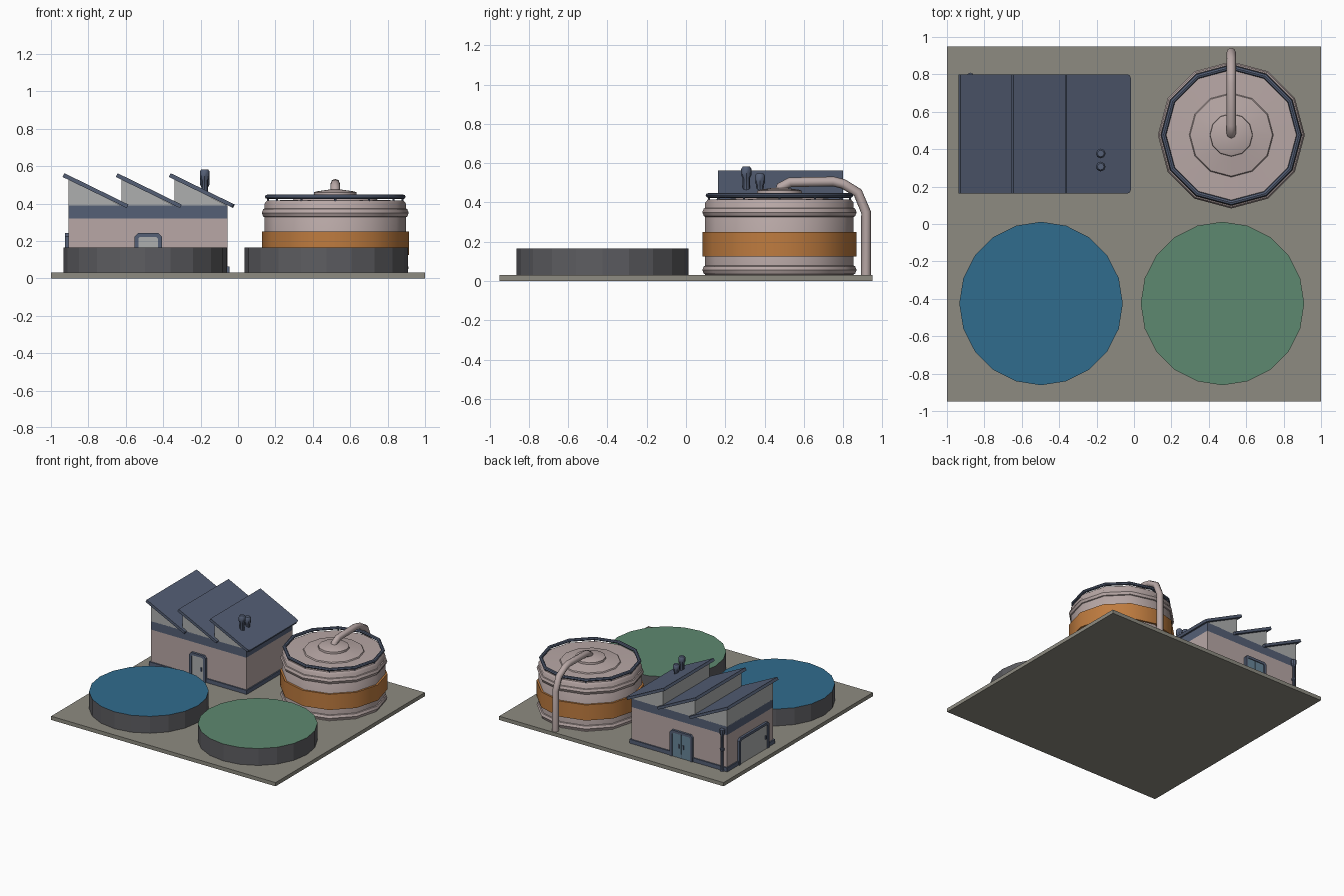
import bpy, bmesh, math
from mathutils import Matrix, Vector

if "Cube" in bpy.data.objects:
    bpy.data.objects.remove(bpy.data.objects["Cube"])


def mat(name, r, g, b):
    m = bpy.data.materials.new(name)
    m.diffuse_color = (r, g, b, 1)
    m.use_nodes = True
    m.node_tree.nodes["Principled BSDF"].inputs["Base Color"].default_value = m.diffuse_color
    return m


GROUND = mat("ground", 0.27, 0.26, 0.22)
PINK = mat("pale_wall", 0.48, 0.39, 0.38)
SLATE = mat("slate", 0.09, 0.115, 0.18)
ORANGE = mat("orange", 0.52, 0.20, 0.05)
DARK = mat("dark_concrete", 0.11, 0.11, 0.12)
WATER = mat("blue_water", 0.03, 0.15, 0.27)
ALGAE = mat("green_water", 0.11, 0.25, 0.16)
GREY = mat("light_grey", 0.42, 0.43, 0.43)
GLASS = mat("door_glass", 0.14, 0.24, 0.32)


def finish(name, bm, *mats, smooth=False):
    bmesh.ops.recalc_face_normals(bm, faces=bm.faces)
    me = bpy.data.meshes.new(name)
    bm.to_mesh(me)
    bm.free()
    ob = bpy.data.objects.new(name, me)
    bpy.context.collection.objects.link(ob)
    for m in mats:
        me.materials.append(m)
    if smooth:
        bpy.ops.object.select_all(action='DESELECT')
        ob.select_set(True)
        bpy.context.view_layer.objects.active = ob
        bpy.ops.object.shade_smooth_by_angle(angle=math.radians(40))
    return ob


def box(name, lo, hi, m):
    bm = bmesh.new()
    lo, hi = Vector(lo), Vector(hi)
    bmesh.ops.create_cube(bm, size=1, matrix=Matrix.Translation((lo + hi) / 2)
                          @ Matrix.Diagonal((*(hi - lo), 1)))
    return finish(name, bm, m)


def lathe(name, profile, x, y, sides, m, closed=False):
    """Spin (radius, z) points about a vertical axis; ends are capped unless closed."""
    bm = bmesh.new()
    rings = [[bm.verts.new((x + r * math.cos(2 * math.pi * i / sides),
                            y + r * math.sin(2 * math.pi * i / sides), z))
              for i in range(sides)] for r, z in profile]
    pairs = list(zip(rings, rings[1:]))
    if closed:
        pairs.append((rings[-1], rings[0]))
    else:
        bm.faces.new(rings[0])
        bm.faces.new(rings[-1])
    for a, b in pairs:
        for i in range(sides):
            j = (i + 1) % sides
            bm.faces.new((a[i], a[j], b[j], b[i]))
    return finish(name, bm, m, smooth=True)


def hoop(name, r, z, tube, tube_z, m, n=8):
    pts = [(r + tube * math.cos(2 * math.pi * i / n), z + tube_z * math.sin(2 * math.pi * i / n))
           for i in range(n)]
    return lathe(name, pts, TX, TY, 12, m, closed=True)


def prism(name, pts, depth, loc, m, rot=0.0):
    """Extrude an x-z outline towards local -y, then turn about z and place it."""
    bm = bmesh.new()
    f = bm.faces.new([bm.verts.new((px, 0, pz)) for px, pz in pts])
    ext = bmesh.ops.extrude_face_region(bm, geom=[f])
    bmesh.ops.translate(bm, vec=(0, -depth, 0),
                        verts=[v for v in ext["geom"] if isinstance(v, bmesh.types.BMVert)])
    bm.transform(Matrix.Translation(loc) @ Matrix.Rotation(rot, 4, 'Z'))
    return finish(name, bm, m)


# ground slab
box("ground_slab", (-1, -0.95, 0), (1, 0.95, 0.03), GROUND)

# two open basins filled to the brim
for name, x, fill in (("blue_basin", -0.497, WATER), ("green_basin", 0.473, ALGAE)):
    bm = bmesh.new()
    bmesh.ops.create_cone(bm, cap_ends=True, segments=20, radius1=0.437, radius2=0.437,
                          depth=0.136, matrix=Matrix.Translation((x, -0.425, 0.098)))
    bm.normal_update()
    for f in bm.faces:
        f.material_index = 1 if f.normal.z > 0.9 else 0
    finish(name, bm, DARK, fill)

# round tank: body with stepped roof, coloured band, hoops and raised rail
TX, TY = 0.52, 0.476
lathe("tank_body", [(0.378, 0.03), (0.378, 0.40), (0.365, 0.415), (0.225, 0.42), (0.22, 0.428),
                    (0.115, 0.445), (0.113, 0.46), (0.1, 0.465), (0.03, 0.475)], TX, TY, 12, PINK)
lathe("tank_band", [(0.37, 0.124), (0.393, 0.124), (0.393, 0.25), (0.37, 0.25)],
      TX, TY, 12, ORANGE, closed=True)
hoop("tank_foot_hoop", 0.366, 0.056, 0.027, 0.027, PINK)
hoop("tank_upper_hoop", 0.366, 0.35, 0.027, 0.028, PINK)
hoop("tank_rail", 0.362, 0.436, 0.014, 0.012, SLATE)
for i in range(12):
    a = math.radians(30 * i)
    lathe("rail_post", [(0.006, 0.405), (0.006, 0.436)],
          TX + 0.36 * math.cos(a), TY + 0.36 * math.sin(a), 6, SLATE)

# outlet pipe from the roof centre over the back to the ground
cu = bpy.data.curves.new("outlet_pipe", 'CURVE')
cu.dimensions = '3D'
cu.bevel_depth, cu.bevel_resolution, cu.use_fill_caps = 0.025, 2, True
path = [(0.477, 0.45), (0.484, 0.48), (0.53, 0.503), (0.75, 0.507), (0.80, 0.495),
        (0.875, 0.45), (0.917, 0.35), (0.917, 0.03)]
sp = cu.splines.new('POLY')
sp.points.add(len(path) - 1)
for p, (y, z) in zip(sp.points, path):
    p.co = (TX, y, z, 1)
cu.materials.append(PINK)
pipe = bpy.data.objects.new("outlet_pipe", cu)
bpy.context.collection.objects.link(pipe)
bpy.ops.object.select_all(action='DESELECT')
pipe.select_set(True)
bpy.context.view_layer.objects.active = pipe
bpy.ops.object.convert(target='MESH')
bpy.ops.object.shade_smooth_by_angle(angle=math.radians(50))

# workshop walls, plinth and upper band
X0, X1, Y0, Y1 = -0.907, -0.055, 0.185, 0.775
box("workshop_walls", (X0, Y0, 0.03), (X1, Y1, 0.32), PINK)
box("workshop_upper_band", (X0, Y0, 0.32), (X1, Y1, 0.39), SLATE)
box("workshop_plinth", (X0 - 0.01, Y0 - 0.01, 0.03), (X1 + 0.01, Y1 + 0.01, 0.062), SLATE)

# sawtooth roof: gable wedge and overhanging slab, three times
for i in range(3):
    x = X0 + 0.284 * i
    prism("roof_gable", [(x, 0.385), (x, 0.53), (x + 0.284, 0.388)], Y1 - Y0, (0, Y1, 0), GREY)
    t = x - 0.031
    slab = prism("roof_slab", [(t + 0.01, 0.562), (t, 0.542), (t + 0.343, 0.376), (t + 0.353, 0.394)],
                 0.637, (0, 0.8, 0), SLATE)
    if i == 2:
        bev = slab.modifiers.new("rounded_eave", 'BEVEL')
        bev.width, bev.segments, bev.limit_method = 0.02, 2, 'WEIGHT'
        att = slab.data.attributes.new("bevel_weight_edge", 'FLOAT', 'EDGE')
        for e in slab.data.edges:
            a, b = (slab.data.vertices[k].co for k in e.vertices)
            if min(a.x, b.x) > t + 0.3 and abs(a.y - b.y) < 0.01:
                att.data[e.index].value = 1


# door: chamfered frame, leaves and handles
def door(name, w, h, loc, rot, leaves, m):
    c, t, k, s = 0.018, 0.02, w - 0.02, h - 0.02
    prism(name + "_frame", [(-w, 0), (-w, h - c), (c - w, h), (w - c, h), (w, h - c), (w, 0), (k, 0),
                            (k, s - 0.01), (k - 0.01, s), (0.01 - k, s), (-k, s - 0.01), (-k, 0)],
          0.018, loc, SLATE, rot)
    lw = 2 * k / leaves
    for i in range(leaves):
        a, b = -k + lw * i, -k + lw * (i + 1)
        g = 0.004 if leaves > 1 else 0
        prism(name + "_leaf", [(a, 0), (b - g, 0), (b - g, s), (a, s)], 0.012, loc, m, rot)
        hx = b - 0.02 if i == 0 else a + 0.02
        prism(name + "_handle", [(hx - 0.005, 0.08), (hx + 0.005, 0.08), (hx + 0.005, 0.11),
                                 (hx - 0.005, 0.11)], 0.02, loc, SLATE, rot)


door("front_door", 0.073, 0.212, (-0.48, Y0, 0.03), 0, 1, GREY)
door("back_door", 0.1, 0.212, (-0.51, Y1, 0.03), math.pi, 2, GLASS)
door("side_gate", 0.19, 0.212, (X0, 0.45, 0.03), -math.pi / 2, 1, GREY)

# corner downpipe with hopper and collars
lathe("downpipe", [(0.017, 0.03), (0.011, 0.045), (0.011, 0.19), (0.016, 0.195), (0.016, 0.21),
                   (0.011, 0.215), (0.011, 0.31), (0.02, 0.335), (0.02, 0.365)], -0.875, 0.789, 8, SLATE)

# roof vents with wider caps
for y, top in ((0.307, 0.583), (0.377, 0.547)):
    lathe("roof_vent", [(0.018, 0.44), (0.018, top - 0.06), (0.026, top - 0.045), (0.026, top - 0.012),
                        (0.018, top)], -0.178, y, 8, SLATE)
